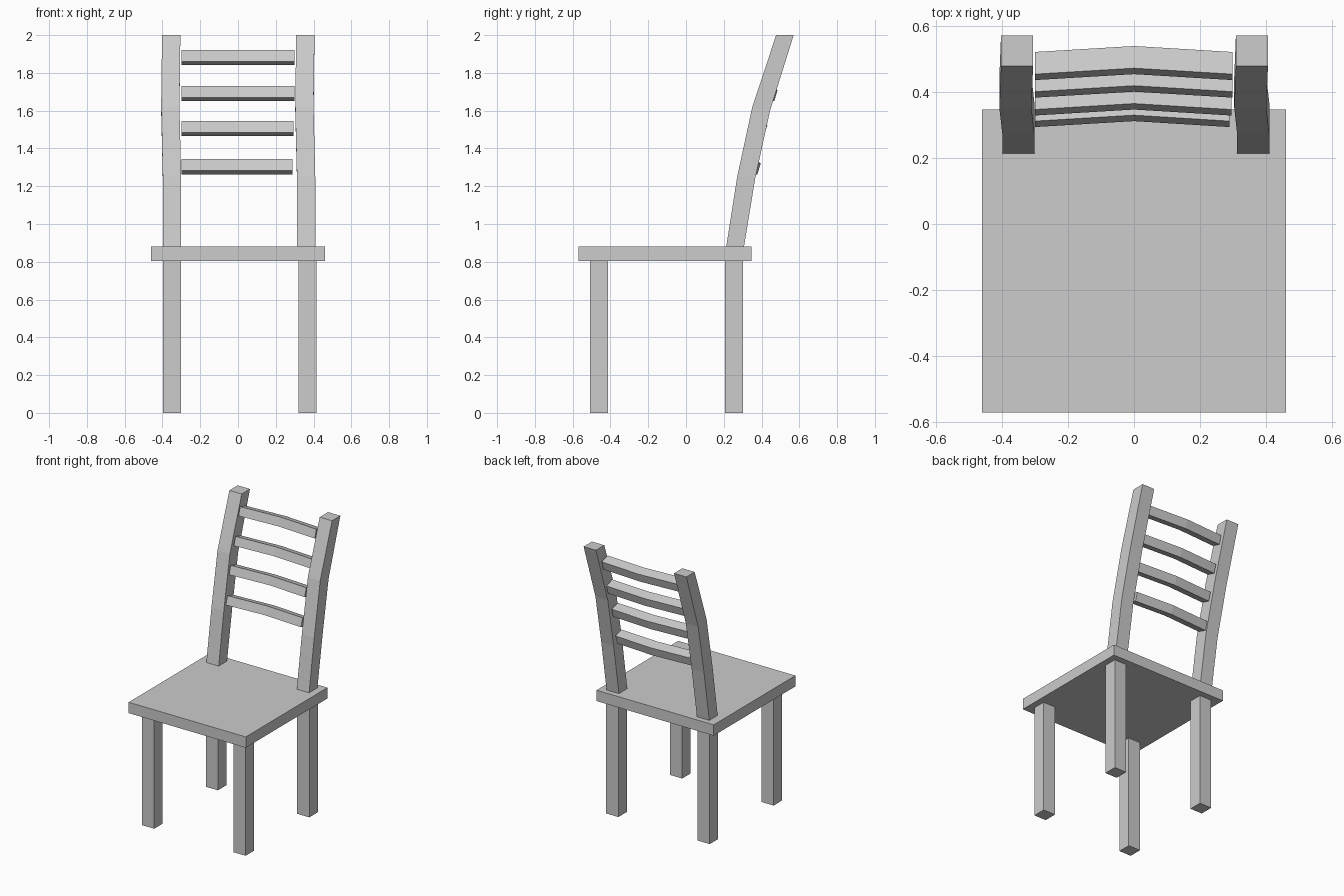
import bpy
import bmesh

cube = bpy.data.objects.get("Cube")
if cube:
    bpy.data.objects.remove(cube, do_unlink=True)

GREY = (0.604, 0.604, 0.604, 1.0)
mat = bpy.data.materials.new("plain grey")
mat.use_nodes = True
mat.diffuse_color = GREY
mat.node_tree.nodes["Principled BSDF"].inputs["Base Color"].default_value = GREY


def loft(name, rings):
    """Skin a list of four-cornered rings into a closed flat-shaded bar."""
    bm = bmesh.new()
    loops = [[bm.verts.new(p) for p in ring] for ring in rings]
    for a, b in zip(loops, loops[1:]):
        for i in range(4):
            j = (i + 1) % 4
            bm.faces.new((a[i], a[j], b[j], b[i]))
    bm.faces.new(loops[0][::-1])
    bm.faces.new(loops[-1])
    bmesh.ops.recalc_face_normals(bm, faces=bm.faces)
    mesh = bpy.data.meshes.new(name)
    bm.to_mesh(mesh)
    bm.free()
    mesh.materials.append(mat)
    obj = bpy.data.objects.new(name, mesh)
    bpy.context.collection.objects.link(obj)
    return obj


def level_ring(x0, x1, y0, y1, z_front, z_back):
    return [(x0, y0, z_front), (x1, y0, z_front), (x1, y1, z_back), (x0, y1, z_back)]


def box(name, x, y, z):
    return loft(name, [level_ring(*x, *y, h, h) for h in z])


SEAT_BOTTOM, SEAT_TOP = 0.803, 0.88

# Seat board
box("seat", (-0.46, 0.46), (-0.57, 0.346), (SEAT_BOTTOM, SEAT_TOP))

# Four straight legs
for side, x in (("right", (-0.398, -0.303)), ("left", (0.32, 0.415))):
    for end, y in (("front", (-0.507, -0.414)), ("back", (0.207, 0.302))):
        box(f"{end}_{side}_leg", x, y, (0, SEAT_BOTTOM))

# Back posts leaning backward in three segments: x, front y, back y, front z, back z
POST = [
    (-0.398, 0.213, 0.307, SEAT_TOP, SEAT_TOP),
    (-0.398, 0.271, 0.366, 1.25, 1.24),
    (-0.407, 0.351, 0.445, 1.62, 1.60),
    (-0.402, 0.477, 0.570, 2.0, 2.0),
]
for side, shift in (("right", 0), ("left", 0.71)):
    loft(f"{side}_back_post",
         [level_ring(x + shift, x + shift + 0.097, y0, y1, zf, zb)
          for x, y0, y1, zf, zb in POST])

# Tilted slats bowed backward at the middle: front edge y, z and left end
SLATS = [(0.435, 1.861, 0.298), (0.382, 1.67, 0.298),
         (0.328, 1.485, 0.294), (0.293, 1.283, 0.289)]
SECTION = [(0, 0), (0.018, 0.06), (0.085, 0.04), (0.067, -0.02)]
for n, (y, z, end) in enumerate(SLATS, 1):
    loft(f"back_slat_{n}",
         [[(x, y + bow + dy, z + dz) for dy, dz in SECTION]
          for x, bow in ((-0.3, 0), (0, 0.018), (end, 0))])
